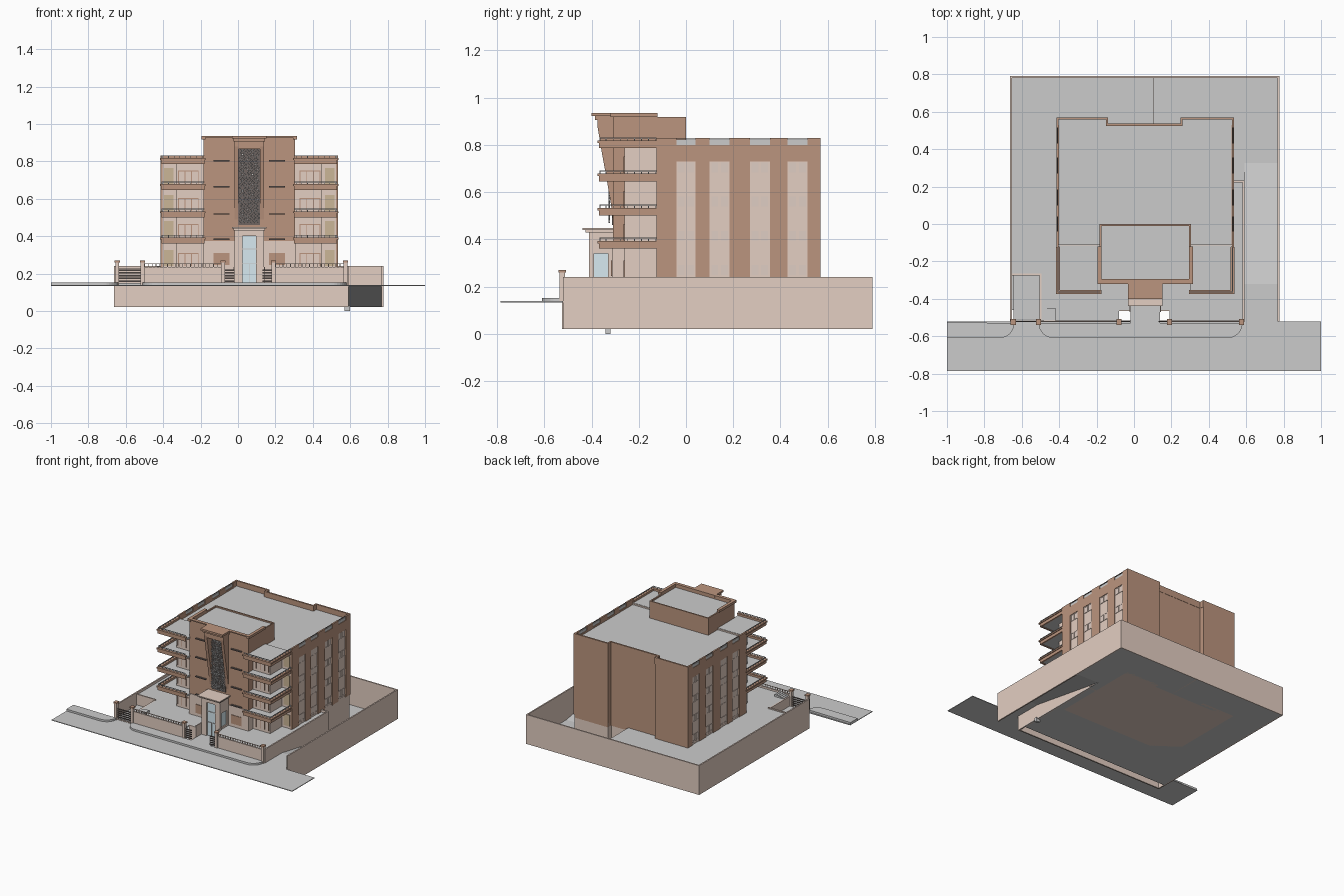
import bpy, bmesh, math, random
from mathutils import Matrix, Vector

random.seed(4)


def material(name, rgb):
    m = bpy.data.materials.new(name)
    m.diffuse_color = (*rgb, 1)
    return m


BROWN = material("brown_brick", (0.50, 0.30, 0.21))
PINK = material("pink_render", (0.77, 0.62, 0.54))
PALE = material("pale_window", (0.74, 0.61, 0.55))
DARK = material("dark_metal", (0.16, 0.13, 0.12))
GLASS = material("blue_glass", (0.68, 0.82, 0.88))
TAN = material("tan_door", (0.60, 0.47, 0.31))


def finish(name, bm, mat):
    bmesh.ops.recalc_face_normals(bm, faces=bm.faces)
    me = bpy.data.meshes.new(name)
    bm.to_mesh(me)
    bm.free()
    ob = bpy.data.objects.new(name, me)
    bpy.context.collection.objects.link(ob)
    if mat:
        me.materials.append(mat)
    return ob


def boxes(name, items, mat=None, mirror=False):
    """Boxes (x0,x1,y0,y1,z0,z1) in one object; mirror repeats about x = 0.06."""
    if mirror:
        items = items + [(0.12 - b[1], 0.12 - b[0], *b[2:]) for b in items]
    bm = bmesh.new()
    for x0, x1, y0, y1, z0, z1 in items:
        mtx = (Matrix.Translation(((x0 + x1) / 2, (y0 + y1) / 2, (z0 + z1) / 2))
               @ Matrix.Diagonal((x1 - x0, y1 - y0, z1 - z0, 1)))
        bmesh.ops.create_cube(bm, size=1, matrix=mtx)
    return finish(name, bm, mat)


def prism(name, pts, axis, a, b, mat=None):
    """Extrude a profile along x (points are y,z) or z (points are x,y)."""
    bm = bmesh.new()
    vs = [bm.verts.new((a, p, q) if axis == "x" else (p, q, a)) for p, q in pts]
    face = bm.faces.new(vs)
    ext = bmesh.ops.extrude_face_region(bm, geom=[face])["geom"]
    d = Vector((b - a, 0, 0)) if axis == "x" else Vector((0, 0, b - a))
    bmesh.ops.translate(bm, vec=d, verts=[v for v in ext if isinstance(v, bmesh.types.BMVert)])
    return finish(name, bm, mat)


def arc(cx, cy, r, a0, a1, n=8):
    return [(cx + r * math.cos(math.radians(a0 + (a1 - a0) * i / n)),
             cy + r * math.sin(math.radians(a0 + (a1 - a0) * i / n))) for i in range(n + 1)]


# Street and raised pavements with rounded corners
boxes("street", [(-1, 1, -0.785, -0.52, 0.133, 0.138)])
prism("pavement_left", [(-1, -0.525), (-1, -0.61)] + arc(-0.72, -0.53, 0.08, -90, 0), "z", 0.138, 0.152)
prism("pavement_centre", arc(-0.43, -0.53, 0.08, 180, 270) + arc(0.50, -0.53, 0.08, -90, 0), "z", 0.138, 0.152)

# Basement floor, ramp and yard terraces
boxes("basement_floor", [(-0.655, 0.59, -0.46, 0.785, 0.02, 0.025),
                         (0.59, 0.77, 0.32, 0.785, 0.02, 0.025),
                         (0.57, 0.60, -0.34, -0.32, 0.0, 0.03)])
prism("ramp", [(-0.52, 0.138), (-0.32, 0.138), (0.325, 0.025), (0.325, 0.02), (-0.32, 0.13), (-0.52, 0.13)],
      "x", 0.59, 0.77)
boxes("terrace", [(-0.655, 0.105, 0.5, 0.785, 0.212, 0.222),
                  (-0.655, -0.40, -0.27, 0.5, 0.212, 0.222),
                  (-0.495, -0.08, -0.515, -0.1, 0.212, 0.222),
                  (0.19, 0.585, -0.515, 0.225, 0.212, 0.222),
                  (-0.08, -0.02, -0.46, -0.3, 0.212, 0.222),
                  (0.14, 0.19, -0.46, -0.3, 0.212, 0.222),
                  (-0.645, -0.50, -0.51, -0.27, 0.14, 0.15),
                  (-0.02, 0.14, -0.53, -0.31, 0.14, 0.15)])
boxes("side_steps", [(-0.495 + 0.015 * i, -0.42, -0.515, -0.45, 0.222, 0.226 + 0.003 * i) for i in range(5)])

# Boundary and retaining walls
boxes("boundary_walls", [(-0.662, -0.652, -0.52, 0.79, 0.02, 0.24),
                         (0.767, 0.777, -0.52, 0.79, 0.02, 0.24),
                         (-0.662, 0.777, 0.78, 0.79, 0.02, 0.24),
                         (0.58, 0.59, -0.525, 0.23, 0.02, 0.24),
                         (0.53, 0.59, 0.223, 0.233, 0.02, 0.24),
                         (0.10, 0.106, 0.54, 0.785, 0.02, 0.222)], PINK)
boxes("front_wall", [(-0.66, 0.58, -0.525, -0.515, 0.02, 0.14),
                     (-0.51, -0.08, -0.525, -0.515, 0.14, 0.235),
                     (0.19, 0.58, -0.525, -0.515, 0.14, 0.235),
                     (-0.505, -0.495, -0.52, -0.27, 0.14, 0.222),
                     (-0.655, -0.495, -0.275, -0.265, 0.14, 0.23),
                     (-0.025, -0.018, -0.47, -0.4, 0.14, 0.235),
                     (0.138, 0.145, -0.47, -0.4, 0.14, 0.235),
                     (-0.08, -0.02, -0.465, -0.457, 0.025, 0.222),
                     (0.14, 0.19, -0.465, -0.457, 0.025, 0.222)], PINK)
PX = (-0.645, -0.51, -0.08, 0.19, 0.575)
boxes("gate_pillars", [(x - 0.01, x + 0.01, -0.535, -0.512, 0.138, 0.26) for x in PX], PINK)
boxes("pillar_caps", [(x - 0.014, x + 0.014, -0.539, -0.508, 0.26, 0.27) for x in PX], BROWN)
rails = []
for a, b in ((-0.50, -0.09), (0.20, 0.565)):
    n = round((b - a) / 0.02)
    rails += [(a, b, -0.522, -0.518, 0.25, 0.254)]
    rails += [(a + (b - a) * i / n - 0.002, a + (b - a) * i / n + 0.002, -0.522, -0.518, 0.235, 0.25)
              for i in range(n + 1)]
boxes("fence_rail", rails, PINK)
boxes("gates", [(a, b, -0.524, -0.519, 0.155 + 0.015 * i, 0.163 + 0.015 * i)
                for a, b in ((-0.635, -0.52), (-0.07, -0.02), (0.13, 0.18)) for i in range(5)], DARK)

# Main block, basement plinth and roof parapet
boxes("main_block", [(-0.405, 0.525, -0.115, 0.535, 0.2, 0.785),
                     (-0.405, -0.14, 0.53, 0.57, 0.2, 0.785),
                     (0.25, 0.525, 0.53, 0.57, 0.2, 0.785)], BROWN)
boxes("plinth", [(-0.41, 0.53, -0.11, 0.53, 0.02, 0.235), (-0.41, -0.14, 0.53, 0.566, 0.02, 0.235),
                 (0.25, 0.53, 0.53, 0.566, 0.02, 0.235)], PINK)
boxes("roof_deck", [(-0.40, 0.52, -0.115, 0.53, 0.785, 0.79)])
boxes("rear_parapet", [(-0.415, -0.14, 0.558, 0.57, 0.78, 0.83), (0.25, 0.535, 0.558, 0.57, 0.78, 0.83),
                       (-0.15, 0.26, 0.525, 0.537, 0.78, 0.83),
                       (-0.15, -0.138, 0.53, 0.57, 0.78, 0.83), (0.248, 0.26, 0.53, 0.57, 0.78, 0.83)], BROWN)
boxes("wing_roof", [(-0.405, -0.15, 0.53, 0.56, 0.785, 0.79), (0.26, 0.525, 0.53, 0.56, 0.785, 0.79)])

# Side elevations: piers, recessed panels and paired windows
BAYS = ((-0.04, 0.04), (0.10, 0.185), (0.27, 0.355), (0.43, 0.515))
edges = [-0.125] + [v for bay in BAYS for v in bay] + [0.57]
boxes("side_piers", [(0.523, 0.535, edges[i], edges[i + 1], 0.222, 0.83) for i in range(0, 10, 2)]
      + [(0.523, 0.535, a, b, 0.73, 0.80) for a, b in BAYS], BROWN, True)
boxes("side_panels", [(0.523, 0.529, a, b, 0.235, 0.73) for a, b in BAYS], PINK, True)
boxes("side_parapet_glass", [(0.527, 0.531, a, b, 0.80, 0.822) for a, b in BAYS], None, True)
boxes("side_parapet_rail", [(0.526, 0.532, a, b, 0.826, 0.83) for a, b in BAYS], DARK, True)
frames, panes = [], []
for a, b in BAYS:
    for z in (0.245, 0.39, 0.535, 0.68):
        m = (a + b) / 2
        for y0, y1 in ((a + 0.003, m - 0.002), (m + 0.002, b - 0.003)):
            frames += [(0.528, 0.532, y0, y1, zz, zz + 0.004) for zz in (z, z + 0.046)]
            frames += [(0.528, 0.532, yy, yy + 0.004, z, z + 0.05) for yy in (y0, y1 - 0.004)]
            panes.append((0.528, 0.53, y0 + 0.004, y1 - 0.004, z + 0.004, z + 0.046))
boxes("side_window_frames", frames, PINK, True)
boxes("side_window_panes", panes, PALE, True)

# Recessed rooms behind the balconies
boxes("balcony_rooms", [(0.30, 0.45, -0.26, -0.11, 0.2, 0.80), (0.45, 0.523, -0.12, -0.11, 0.2, 0.80)], PINK, True)
doors, dframes = [], []
for z in (0.24, 0.395, 0.535, 0.68):
    doors.append((0.465, 0.515, -0.124, -0.118, z, z + 0.085))
    dframes += [(0.33, 0.44, -0.264, -0.258, z + 0.065, z + 0.07)]
    dframes += [(x, x + 0.004, -0.264, -0.258, z, z + 0.07) for x in (0.33, 0.366, 0.402, 0.436)]
boxes("balcony_side_doors", doors, TAN, True)
boxes("balcony_door_frames", dframes, BROWN, True)

# Stacked corner balconies with stepped rims and rails
slabs, rims, caps, rails = [], [], [], []
for b in (0.365, 0.505, 0.65, 0.79):
    slabs.append((0.30, 0.525, -0.36, -0.115, b, b + 0.012))
    rims += [(0.30, 0.53, -0.368, -0.356, b - 0.004, b + 0.026), (0.518, 0.53, -0.368, -0.12, b - 0.004, b + 0.026)]
    caps += [(0.295, 0.536, -0.375, -0.354, b + 0.018, b + 0.028), (0.516, 0.536, -0.375, -0.122, b + 0.018, b + 0.028)]
    rails += [(0.30, 0.53, -0.366, -0.362, b + 0.038, b + 0.042), (0.524, 0.528, -0.366, -0.125, b + 0.038, b + 0.042)]
    rails += [(0.31 + 0.03 * i, 0.313 + 0.03 * i, -0.366, -0.363, b + 0.028, b + 0.038) for i in range(8)]
    rails += [(0.525, 0.528, -0.34 + 0.03 * i, -0.337 + 0.03 * i, b + 0.028, b + 0.038) for i in range(8)]
boxes("balcony_slabs", slabs, None, True)
boxes("balcony_rims", rims, BROWN, True)
boxes("balcony_caps", caps, BROWN, True)
boxes("balcony_rails", rails, None, True)

# Central tower with penthouse
boxes("tower", [(-0.185, 0.305, -0.31, 0.0, 0.2, 0.905)], BROWN)
boxes("tower_roof", [(-0.175, 0.295, -0.30, -0.01, 0.905, 0.908)])
boxes("tower_parapet", [(-0.185, 0.305, -0.31, -0.298, 0.90, 0.93), (-0.185, 0.305, -0.01, 0.0, 0.90, 0.918),
                        (-0.185, -0.175, -0.31, 0, 0.90, 0.918), (0.295, 0.305, -0.31, 0, 0.90, 0.918)], BROWN)
boxes("tower_coping", [(-0.195, 0.315, -0.32, -0.295, 0.928, 0.936), (-0.195, -0.173, -0.32, -0.12, 0.918, 0.936),
                       (0.293, 0.315, -0.32, -0.12, 0.918, 0.936)], BROWN)
boxes("tower_base_band", [(0.14, 0.308, -0.314, -0.25, 0.2, 0.375)], PINK, True)
boxes("tower_base_windows", [(0.165, 0.25, -0.318, -0.31, 0.245, 0.31)], BROWN, True)
boxes("tower_slit_windows", [(0.165, 0.25, -0.322, -0.308, z, z + 0.007) for z in (0.38, 0.515, 0.66, 0.80)], DARK, True)

# Tapering frame around the lattice screen
FIN = [(-0.305, 0.45), (-0.318, 0.55), (-0.335, 0.65), (-0.355, 0.76), (-0.375, 0.88), (-0.375, 0.905), (-0.305, 0.905)]
prism("screen_fin_left", FIN, "x", -0.02, 0.003, BROWN)
prism("screen_fin_right", FIN, "x", 0.117, 0.14, BROWN)
boxes("screen_head", [(0.0, 0.12, -0.37, -0.305, 0.865, 0.905), (-0.025, 0.145, -0.385, -0.30, 0.905, 0.922)], BROWN)
boxes("screen_cornice", [(-0.032, 0.152, -0.40, -0.295, 0.922, 0.936)], BROWN)
boxes("screen_back", [(0.003, 0.117, -0.314, -0.308, 0.46, 0.87)], DARK)
bm = bmesh.new()
COLS, ROWS, S = 6, 22, 0.0178
for i in range(COLS):
    for j in range(ROWS):
        for k in (-0.3, 0.3):
            ang = math.radians(45 if random.random() < 0.5 else -45)
            mtx = (Matrix.Translation((0.0066 + S * (i + 0.5), -0.325, 0.472 + S * (j + 0.5)))
                   @ Matrix.Rotation(ang, 4, "Y") @ Matrix.Translation((0, 0, k * S))
                   @ Matrix.Diagonal((S * 1.2, 0.006, 0.0035, 1)))
            bmesh.ops.create_cube(bm, size=1, matrix=mtx)
finish("lattice_screen", bm, None)

# Entrance portal
boxes("portal_columns", [(0.095, 0.138, -0.41, -0.39, 0.14, 0.43), (0.12, 0.138, -0.33, -0.30, 0.14, 0.43),
                         (0.12, 0.138, -0.41, -0.30, 0.14, 0.235), (0.12, 0.138, -0.41, -0.30, 0.34, 0.43)], PINK, True)
boxes("portal_lintel", [(0.02, 0.10, -0.41, -0.39, 0.40, 0.43)], PINK)
boxes("portal_canopy", [(-0.025, 0.145, -0.425, -0.30, 0.43, 0.44), (-0.033, 0.153, -0.438, -0.30, 0.44, 0.448)], PINK)
boxes("portal_side_glass", [(0.126, 0.131, -0.39, -0.33, 0.235, 0.34)], GLASS, True)
boxes("entrance_glass", [(0.025, 0.095, -0.40, -0.394, 0.15, 0.40)], GLASS)
boxes("entrance_frame", [(0.025, 0.095, -0.404, -0.393, z, z + 0.004) for z in (0.25, 0.33)]
      + [(0.058, 0.062, -0.404, -0.393, 0.15, 0.25)])
